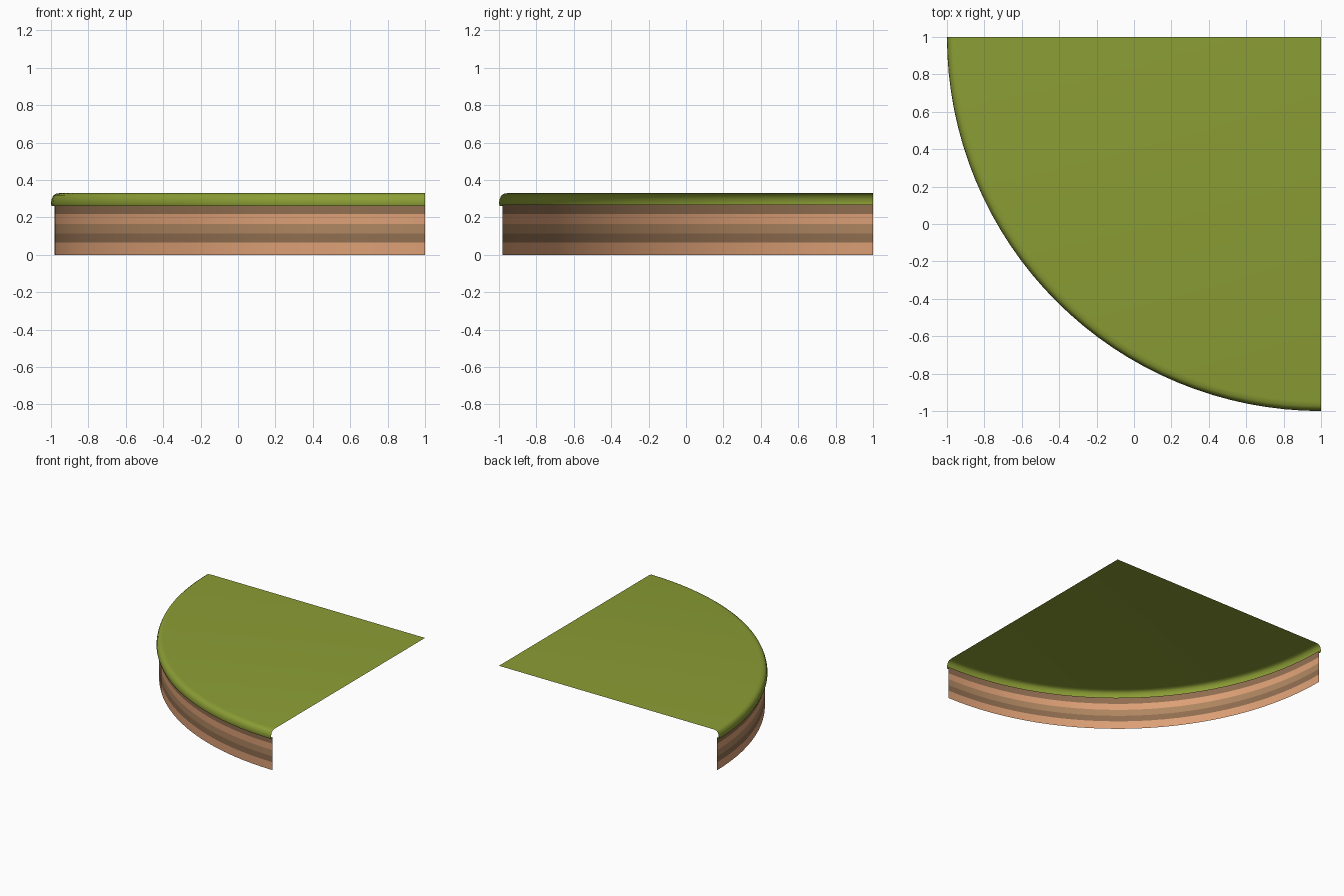
import bpy, bmesh, math

if "Cube" in bpy.data.objects:
    bpy.data.objects.remove(bpy.data.objects["Cube"])

CENTRE = (1.0, 1.0)
SEGS = 32


def material(name, rgb):
    m = bpy.data.materials.new(name)
    m.diffuse_color = (*rgb, 1)
    m.use_nodes = True
    m.node_tree.nodes["Principled BSDF"].inputs["Base Color"].default_value = m.diffuse_color
    return m


def quarter_sweep(name, profile, mats, bands=None):
    """Sweep an (r, z) profile through the front-left quarter turn."""
    bm = bmesh.new()
    rings = []
    for r, z in profile:
        if r == 0:
            rings.append([bm.verts.new((*CENTRE, z))] * (SEGS + 1))
            continue
        ring = []
        for i in range(SEGS + 1):
            a = math.pi + math.pi / 2 * i / SEGS
            ring.append(bm.verts.new((CENTRE[0] + r * math.cos(a),
                                      CENTRE[1] + r * math.sin(a), z)))
        rings.append(ring)
    for k, (lo, hi) in enumerate(zip(rings, rings[1:])):
        for i in range(SEGS):
            corners = [lo[i], lo[i + 1], hi[i + 1], hi[i]]
            f = bm.faces.new(list(dict.fromkeys(corners)))
            f.material_index = bands[k] if bands else 0
    me = bpy.data.meshes.new(name)
    bm.to_mesh(me)
    bm.free()
    for m in mats:
        me.materials.append(m)
    ob = bpy.data.objects.new(name, me)
    bpy.context.collection.objects.link(ob)
    bpy.ops.object.select_all(action='DESELECT')
    ob.select_set(True)
    bpy.context.view_layer.objects.active = ob
    bpy.ops.object.shade_smooth_by_angle(angle=math.radians(40))
    return ob


grass = material("grass", (0.26, 0.34, 0.035))
light = material("earth_light", (0.72, 0.35, 0.18))
mid = material("earth_mid", (0.43, 0.24, 0.12))
dark = material("earth_dark", (0.28, 0.155, 0.08))

# striped curved earth wall
R = 1.98
quarter_sweep("earth_wall",
              [(R, 0), (R, 0.065), (R, 0.113), (R, 0.165), (R, 0.217), (R, 0.27)],
              [light, dark, mid], [0, 1, 2, 0, 1])

# grass top with rounded overhanging lip
quarter_sweep("grass_top",
              [(R, 0.27), (1.987, 0.26), (1.996, 0.262), (2.0, 0.275), (1.996, 0.298),
               (1.988, 0.316), (1.974, 0.326), (1.95, 0.33), (0, 0.33)],
              [grass])
